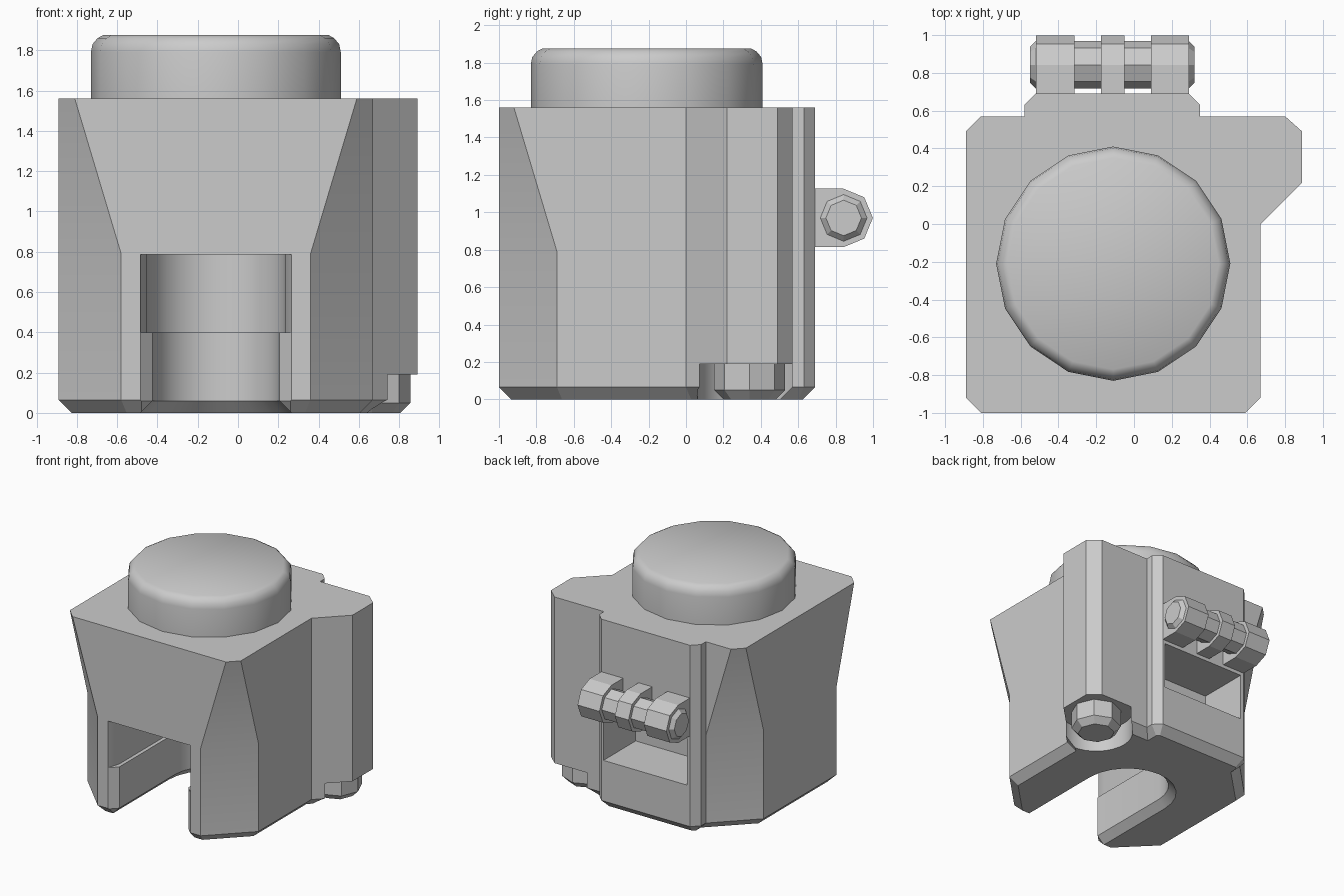
import bpy, bmesh
from math import sin, cos, pi, radians

if "Cube" in bpy.data.objects:
    bpy.data.objects.remove(bpy.data.objects["Cube"], do_unlink=True)

grey = bpy.data.materials.new("light_grey")
grey.use_nodes = True
grey.diffuse_color = (0.6, 0.6, 0.6, 1)
grey.node_tree.nodes["Principled BSDF"].inputs["Base Color"].default_value = (0.6, 0.6, 0.6, 1)


def loft(name, rings):
    """Skin rings of equal point count and close both ends."""
    bm = bmesh.new()
    loops = [[bm.verts.new(p) for p in ring] for ring in rings]
    n = len(loops[0])
    for a, b in zip(loops, loops[1:]):
        for i in range(n):
            j = (i + 1) % n
            bm.faces.new((a[i], a[j], b[j], b[i]))
    bm.faces.new(loops[0])
    bm.faces.new(loops[-1])
    bmesh.ops.recalc_face_normals(bm, faces=bm.faces)
    mesh = bpy.data.meshes.new(name)
    bm.to_mesh(mesh)
    bm.free()
    mesh.materials.append(grey)
    obj = bpy.data.objects.new(name, mesh)
    bpy.context.collection.objects.link(obj)
    return obj


def flat(points, z):
    return [(x, y, z) for x, y in points]


def circle(cx, cy, r, n):
    return [(cx + r * cos(2 * pi * i / n), cy + r * sin(2 * pi * i / n)) for i in range(n)]


def lathe(name, cx, cy, profile, n):
    return loft(name, [flat(circle(cx, cy, r, n), z) for r, z in profile])


def along_x(name, sections):
    """Loft of (x, outline in y and z) sections."""
    return loft(name, [[(x, y, z) for y, z in pts] for x, pts in sections])


def activate(obj):
    bpy.ops.object.select_all(action='DESELECT')
    obj.select_set(True)
    bpy.context.view_layer.objects.active = obj


def smooth(obj):
    activate(obj)
    bpy.ops.object.shade_smooth_by_angle(angle=radians(30))


def cut(obj, cutter):
    cutter.hide_render = True
    mod = obj.modifiers.new("cut", 'BOOLEAN')
    mod.operation = 'DIFFERENCE'
    mod.solver = 'EXACT'
    mod.object = cutter
    activate(obj)
    bpy.ops.object.modifier_apply(modifier=mod.name)
    bpy.data.objects.remove(cutter, do_unlink=True)


def inset(points, d):
    """Offset a counter-clockwise outline inwards with mitred corners."""
    out = []
    for i, (x, y) in enumerate(points):
        px, py = points[i - 1]
        qx, qy = points[(i + 1) % len(points)]
        la = ((x - px) ** 2 + (y - py) ** 2) ** 0.5
        lb = ((qx - x) ** 2 + (qy - y) ** 2) ** 0.5
        ax, ay = -(y - py) / la, (x - px) / la
        bx, by = -(qy - y) / lb, (qx - x) / lb
        k = d / (1 + ax * bx + ay * by)
        out.append((x + (ax + bx) * k, y + (ay + by) * k))
    return out


CX, CY = -0.11, -0.21

# Body: corner cuts grow wider towards the bottom
top = [(-0.81, -1), (0.59, -1), (0.67, -0.92), (0.67, 0), (0.89, 0.22), (0.89, 0.49),
       (0.80, 0.57), (0.35, 0.57), (0.35, 0.63), (0.29, 0.69), (-0.52, 0.69),
       (-0.58, 0.63), (-0.58, 0.57), (-0.81, 0.57), (-0.89, 0.49), (-0.89, -0.92)]
low = list(top)
low[0], low[1], low[2] = (-0.58, -1), (0.36, -1), (0.67, -0.69)
low[13], low[14], low[15] = (-0.582, 0.57), (-0.89, 0.26), (-0.89, -0.69)
base = inset(low, 0.065)
base[12], base[13] = (-0.515, 0.543), (-0.517, 0.541)
body = loft("body", [flat(base, 0), flat(low, 0.065), flat(low, 0.79), flat(top, 1.56)])


# Round-ended front slot: narrow below, wider above
def slot(half, mouth, depth):
    arc = [(CX - half * cos(pi * i / 12), CY + half * sin(pi * i / 12)) for i in range(13)]
    left = [(CX - mouth, -1.2), (CX - mouth, -1), (CX - half, -1 + depth)]
    right = [(2 * CX - x, y) for x, y in reversed(left)]
    return left + arc + right


cut(body, loft("upper_slot_cutter", [flat(slot(0.345, 0.375, 0.1), z) for z in (0.4, 0.785)]))
cut(body, loft("lower_slot_cutter", [flat(slot(0.395, 0.455, 0.06), -0.02),
                                     flat(slot(0.315, 0.375, 0.06), 0.06),
                                     flat(slot(0.315, 0.375, 0.06), 0.45)]))

# Back window under the hinge
window = [(-0.49, 0.27), (0.27, 0.27), (0.27, 0.9), (-0.49, 0.9)]
cut(body, loft("window_cutter", [flat(window, z) for z in (0.4, 0.785)]))

# Round recess under the side column, holding a short foot
FX, FY = 0.665, 0.34
cut(body, lathe("recess_cutter", FX, FY, [(0.28, -0.1), (0.28, 0.19)], 32))
smooth(body)
lathe("side_foot", FX, FY, [(0.14, 0), (0.19, 0.05), (0.19, 0.2)], 8)

# Round cap with a softened rim
cap = lathe("cap", CX, CY, [(0.62, 1.55), (0.62, 1.79), (0.612, 1.83),
                            (0.587, 1.86), (0.56, 1.875)], 16)
smooth(cap)

# Hinge knuckles and pin on the back
HY, HZ = 0.843, 0.97
half_ring = [(HY + 0.156 * sin(pi * i / 4), HZ + 0.156 * cos(pi * i / 4)) for i in range(5)]
knuckle = [(0.68, HZ + 0.156)] + half_ring + [(0.68, HZ - 0.156)]
for name, x0, x1 in (("right", -0.52, -0.315), ("middle", -0.175, -0.05), ("left", 0.09, 0.29)):
    along_x("hinge_knuckle_" + name, [(x0, knuckle), (x1, knuckle)])
thick, thin = circle(HY, HZ, 0.125, 8), circle(HY, HZ, 0.095, 8)
along_x("hinge_pin", [(-0.55, thin), (-0.52, thick), (0.29, thick), (0.32, thin)])
